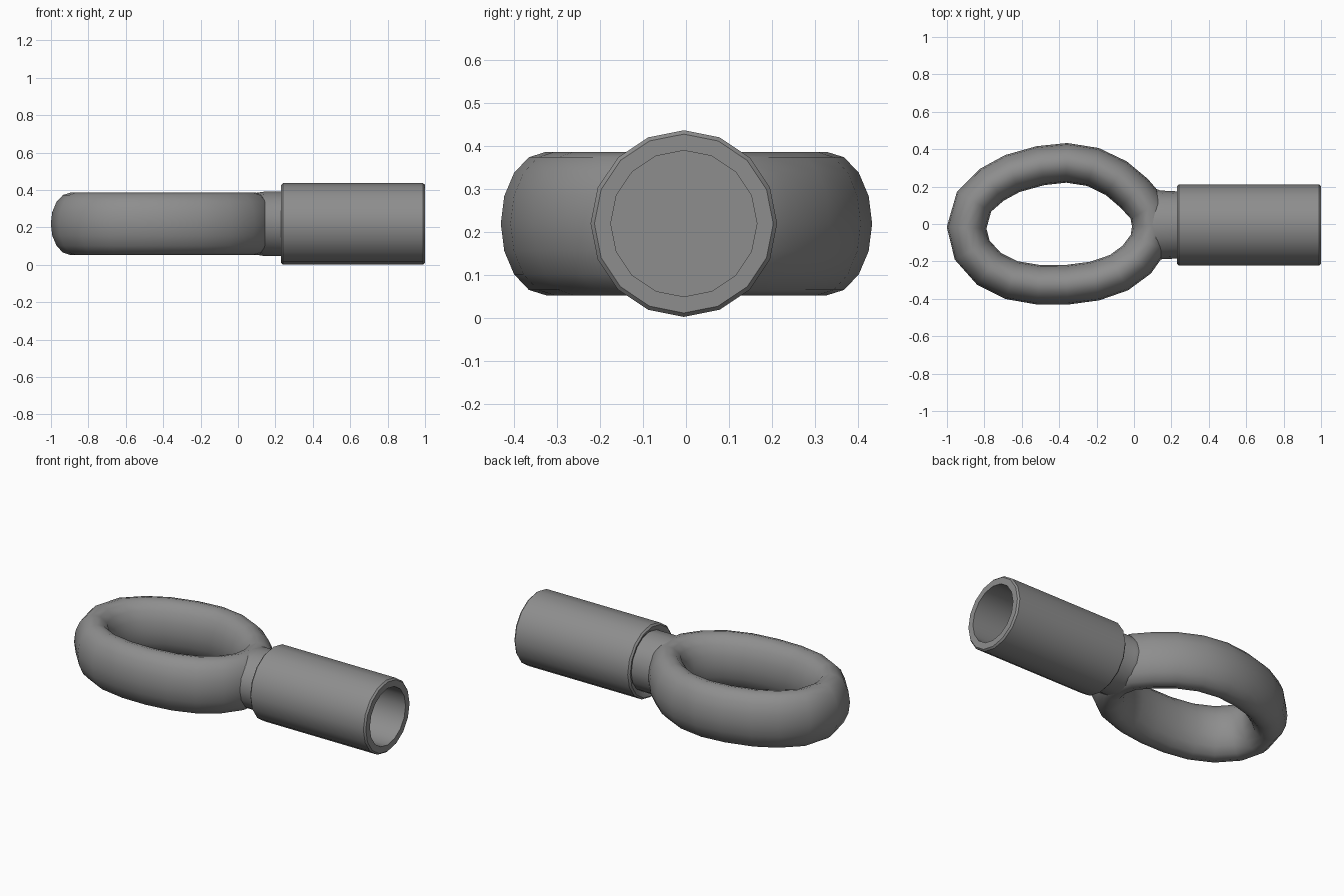
import bpy, bmesh, math
from mathutils import Vector

cube = bpy.data.objects.get("Cube")
if cube:
    bpy.data.objects.remove(cube)

SIDES = 16
AXIS_Y, AXIS_Z = -0.005, 0.219

grey = bpy.data.materials.new("grey_metal")
grey.use_nodes = True
colour = (0.27, 0.27, 0.27, 1)
grey.diffuse_color = colour
grey.node_tree.nodes["Principled BSDF"].inputs["Base Color"].default_value = colour


def section(centre, side, half_width, half_height):
    """Elliptical cross-section standing upright along the side direction."""
    up = Vector((0, 0, 1))
    angles = [math.tau * i / SIDES for i in range(SIDES)]
    return [centre + side * half_width * math.cos(a) + up * half_height * math.sin(a)
            for a in angles]


def loft(name, sections, closed, smooth_angle):
    """Skin the sections in order, joining the ends or capping them."""
    bm = bmesh.new()
    loops = [[bm.verts.new(p) for p in s] for s in sections]
    pairs = list(zip(loops, loops[1:]))
    if closed:
        pairs.append((loops[-1], loops[0]))
    else:
        bm.faces.new(loops[0])
        bm.faces.new(loops[-1])
    for a, b in pairs:
        for i in range(SIDES):
            j = (i + 1) % SIDES
            bm.faces.new((a[i], a[j], b[j], b[i]))
    bmesh.ops.recalc_face_normals(bm, faces=bm.faces[:])
    mesh = bpy.data.meshes.new(name)
    bm.to_mesh(mesh)
    bm.free()
    mesh.materials.append(grey)
    obj = bpy.data.objects.new(name, mesh)
    bpy.context.collection.objects.link(obj)
    bpy.ops.object.select_all(action="DESELECT")
    obj.select_set(True)
    bpy.context.view_layer.objects.active = obj
    bpy.ops.object.shade_smooth_by_angle(angle=math.radians(smooth_angle))
    return obj


def lathe_section(x, width, height):
    return section(Vector((x, AXIS_Y, AXIS_Z)), Vector((0, 1, 0)), width, height)


# Oval eye: upright elliptical section swept round a slightly uneven centreline
path = [(-.895, -.02), (-.855, .12), (-.76, .21), (-.65, .27), (-.5, .312),
        (-.36, .327), (-.22, .305), (-.095, .245), (0, .165), (.075, .08),
        (.095, -.01), (.08, -.1), (.015, -.19), (-.08, -.26), (-.21, -.305),
        (-.36, -.325), (-.51, -.325), (-.655, -.3), (-.775, -.24), (-.865, -.14)]
points = [Vector((x, y, AXIS_Z)) for x, y in path]
rings = []
for i, p in enumerate(points):
    tangent = (points[(i + 1) % len(points)] - points[i - 1]).normalized()
    side = Vector((-tangent.y, tangent.x, 0))
    rings.append(section(p, side, .106, .167))
loft("eye_loop", rings, True, 65)

# Neck: flares into the eye and runs into the socket, closing its bore
neck = [(.05, .19, .148), (.1, .2, .166), (.14, .184, .172), (.3, .176, .174)]
loft("neck", [lathe_section(*n) for n in neck], False, 60)

# Socket: hollow cylinder with small chamfers at both rims
socket = [(.25, .17), (.235, .19), (.23, .207), (.24, .217), (.99, .217),
          (1, .208), (1, .17), (.3, .17)]
loft("socket_tube", [lathe_section(x, r, r) for x, r in socket], True, 35)
